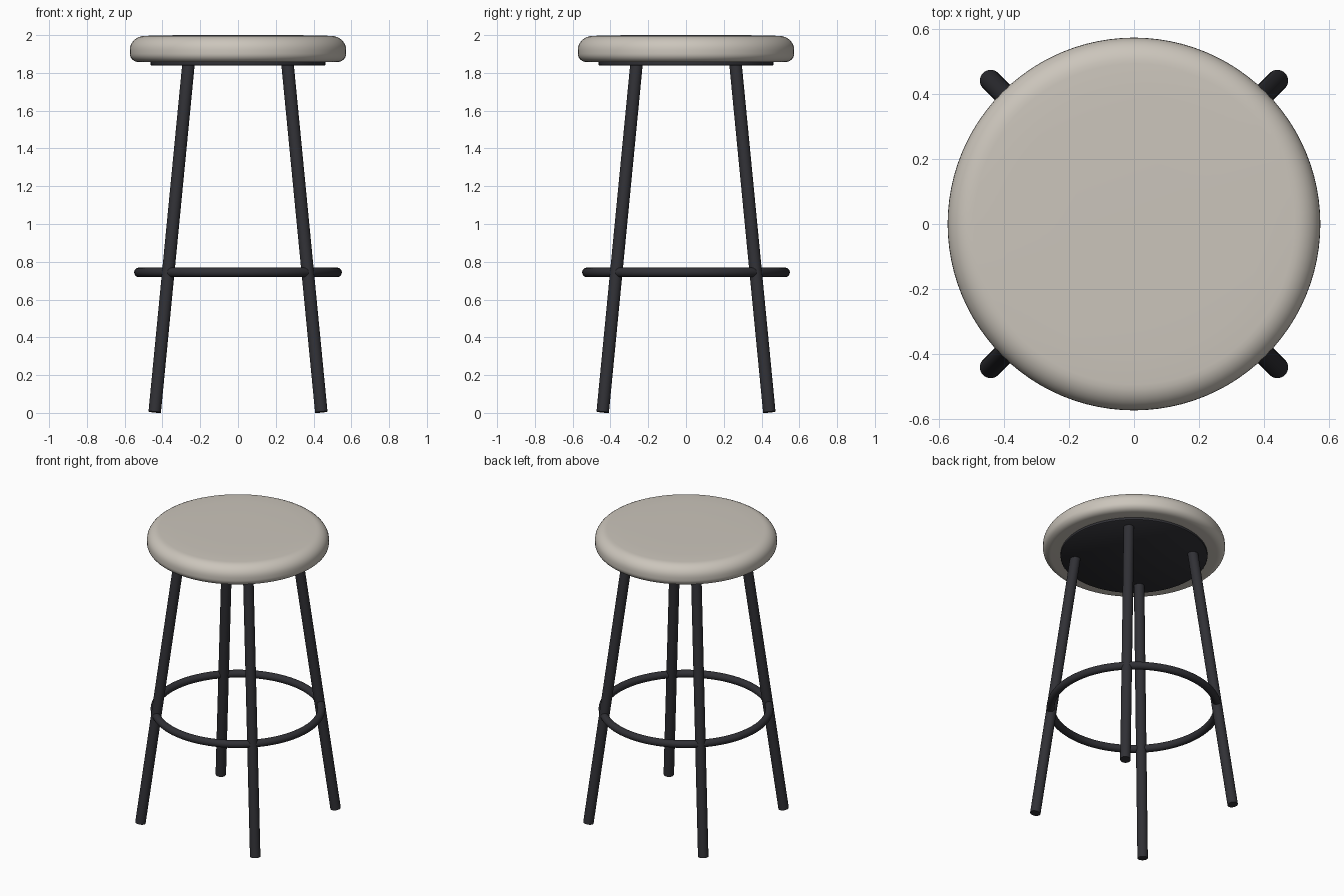
import bpy, bmesh, math
from mathutils import Vector

cube = bpy.data.objects.get("Cube")
if cube:
    bpy.data.objects.remove(cube, do_unlink=True)


def make_material(name, color, roughness):
    mat = bpy.data.materials.new(name)
    mat.use_nodes = True
    mat.diffuse_color = (*color, 1)
    bsdf = mat.node_tree.nodes["Principled BSDF"]
    bsdf.inputs["Base Color"].default_value = (*color, 1)
    bsdf.inputs["Roughness"].default_value = roughness
    return mat


cream = make_material("cream upholstery", (0.60, 0.56, 0.50), 0.7)
metal = make_material("dark metal", (0.030, 0.030, 0.036), 0.5)


def finish(obj, name, mat):
    obj.name = name
    obj.data.name = name
    obj.data.materials.append(mat)
    bpy.ops.object.select_all(action='DESELECT')
    obj.select_set(True)
    bpy.context.view_layer.objects.active = obj
    bpy.ops.object.shade_smooth_by_angle(angle=math.radians(40))
    return obj


def lathe(name, profile, mat, steps=96):
    """Spin a (radius, height) profile around the z axis."""
    bm = bmesh.new()
    verts = [bm.verts.new((r, 0, z)) for r, z in profile]
    edges = [bm.edges.new(pair) for pair in zip(verts, verts[1:])]
    bmesh.ops.spin(bm, geom=verts + edges, cent=(0, 0, 0), axis=(0, 0, 1),
                   angle=math.tau, steps=steps)
    bmesh.ops.remove_doubles(bm, verts=bm.verts, dist=1e-5)
    bmesh.ops.recalc_face_normals(bm, faces=bm.faces)
    mesh = bpy.data.meshes.new(name)
    bm.to_mesh(mesh)
    bm.free()
    obj = bpy.data.objects.new(name, mesh)
    bpy.context.collection.objects.link(obj)
    return finish(obj, name, mat)


def arc(cx, cz, rx, rz, start, end, count=8):
    """Elliptical corner points for a lathe profile, angles in degrees."""
    angles = [math.radians(start + (end - start) * i / count) for i in range(count + 1)]
    return [(cx + rx * math.cos(a), cz + rz * math.sin(a)) for a in angles]


# Padded round seat: flat base, full rounded side, very slight crown
seat_profile = ([(0, 1.857)]
                + arc(0.523, 1.902, 0.05, 0.045, -90, 0)
                + arc(0.493, 1.921, 0.08, 0.075, 0, 90)
                + [(0.40, 1.999), (0.2, 2.0), (0, 2.0)])
lathe("seat_cushion", seat_profile, cream)

# Mounting plate under the seat
lathe("seat_plate", [(0, 1.838), (0.457, 1.838), (0.462, 1.842),
                     (0.462, 1.86), (0, 1.86)], metal)

# Four splayed tubular legs
for side, sx in (("left", 1), ("right", -1)):
    for end, sy in (("front", -1), ("back", 1)):
        foot = Vector((sx * 0.441, sy * 0.441, 0.0045))
        top = Vector((sx * 0.262, sy * 0.262, 1.848))
        axis = top - foot
        bpy.ops.mesh.primitive_cylinder_add(vertices=32, radius=0.033,
                                            depth=axis.length,
                                            location=(foot + top) / 2)
        leg = bpy.context.object
        leg.rotation_euler = axis.to_track_quat('Z', 'Y').to_euler()
        finish(leg, f"{end}_{side}_leg", metal)

# Ring footrest
bpy.ops.mesh.primitive_torus_add(major_radius=0.525, minor_radius=0.025,
                                 major_segments=96, minor_segments=20,
                                 location=(0, 0, 0.744))
finish(bpy.context.object, "footrest_ring", metal)
